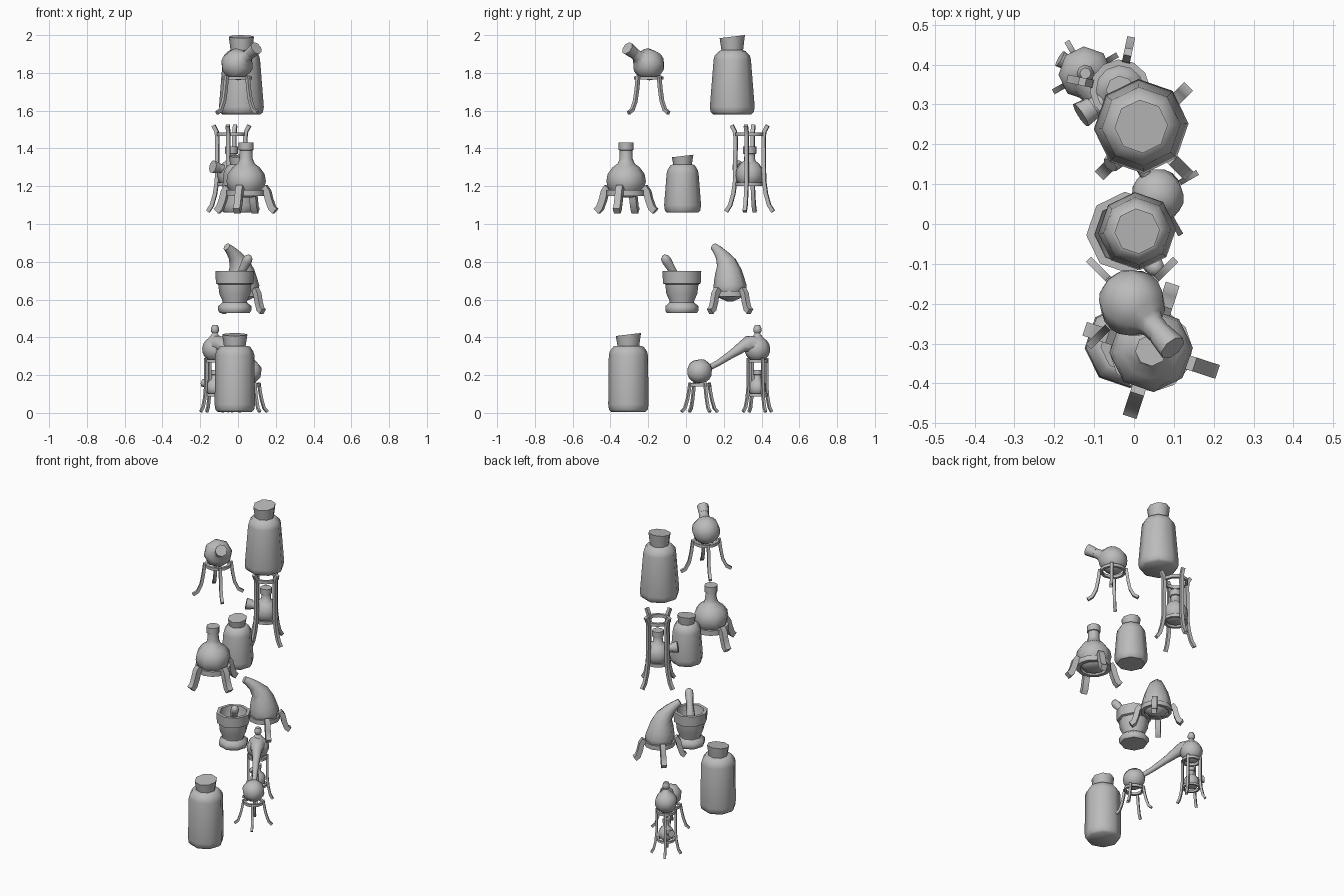
import bpy, bmesh, math
from mathutils import Vector, Matrix

if "Cube" in bpy.data.objects:
    bpy.data.objects.remove(bpy.data.objects["Cube"])

grey = bpy.data.materials.new("plain_grey")
grey.use_nodes = True
colour = (0.5, 0.5, 0.5, 1)
grey.diffuse_color = colour
grey.node_tree.nodes["Principled BSDF"].inputs["Base Color"].default_value = colour
parts = []
UP = Vector((0, 0, 1))


def loft(name, centres, radii, axes, sides=8, phase=0.0, closed=False, place=None):
    """Skin rings of the given radii along the centres."""
    bm = bmesh.new()
    rings = []
    for c, r, d in zip(centres, radii, axes):
        q = UP.rotation_difference(Vector(d).normalized())
        angles = [phase + math.tau * i / sides for i in range(sides)]
        rings.append([bm.verts.new(Vector(c) + q @ Vector((r * math.cos(a), r * math.sin(a), 0)))
                      for a in angles])
    pairs = list(zip(rings, rings[1:]))
    if closed:
        pairs.append((rings[-1], rings[0]))
    else:
        bm.faces.new(rings[0][::-1])
        bm.faces.new(rings[-1])
    for a, b in pairs:
        for i in range(sides):
            j = (i + 1) % sides
            bm.faces.new((a[i], a[j], b[j], b[i]))
    if place:
        bm.transform(place)
    bmesh.ops.recalc_face_normals(bm, faces=bm.faces)
    me = bpy.data.meshes.new(name)
    bm.to_mesh(me)
    bm.free()
    me.materials.append(grey)
    ob = bpy.data.objects.new(name, me)
    bpy.context.collection.objects.link(ob)
    parts.append(ob)
    return ob


def lathe(name, loc, profile, axis=UP, sides=8, closed=False):
    """Turn (radius, height) pairs around an axis through loc."""
    d = Vector(axis).normalized()
    return loft(name, [Vector(loc) + d * h for r, h in profile],
                [r for r, h in profile], [d] * len(profile), sides, 0.06, closed)


def sweep(name, path, radii, sides=8, phase=0.0, place=None):
    """Sweep a section along a path."""
    p = [Vector(v) for v in path]
    last = len(p) - 1
    axes = [p[min(i + 1, last)] - p[max(i - 1, 0)] for i in range(len(p))]
    return loft(name, p, radii, axes, sides, phase, place=place)


def globe(r, start=-85, stop=85, steps=8):
    """Profile of a ball, from one latitude to another."""
    lat = [math.radians(start + (stop - start) * i / steps) for i in range(steps + 1)]
    return [(r * math.cos(a), r * math.sin(a)) for a in lat]


def hoop(name, loc, r, w, h):
    lathe(name, loc, [(r - w, -h), (r + w, -h), (r + w, h), (r - w, h)], sides=12, closed=True)


def legs(name, loc, turn, path, width):
    """Four square legs; path is (radius, height) from the foot up."""
    for k in range(4):
        place = Matrix.Translation(loc) @ Matrix.Rotation(math.radians(turn + 90 * k), 4, 'Z')
        sweep(f"{name}_{k + 1}", [(r, 0, z) for r, z in path],
              [width * 0.71] * len(path), 4, math.pi / 4, place)


def stopper(name, loc, r, h, slope):
    ob = lathe(name, loc, [(r * 0.85, 0), (r, h)])
    for v in ob.data.vertices:
        if v.co.z > loc[2] + h / 2:
            v.co.z += slope * (v.co.y - loc[1])


def jar(name, loc, r, top_r, h, neck, cork, cork_h):
    x, y, z = loc
    lathe(name, loc, [(r * 0.85, 0), (r * 0.96, 0.012), (r, 0.04), (top_r, h - 0.045),
                      (top_r * 0.95, h - 0.025), (neck * 1.08, h), (neck * 0.9, h + 0.005)])
    stopper(name + "_stopper", (x, y, z + h), cork, cork_h, 0.12)


def lamp(name, loc, s, turn):
    """Small bottle with an upright neck and a corked side spout."""
    lathe(name, loc, [(a * s, b * s) for a, b in
                      [(.045, -.06), (.066, -.045), (.074, -.01), (.07, .025), (.05, .055),
                       (.03, .07), (.028, .105), (.035, .108), (.035, .145)]])
    a = math.radians(turn)
    d = (math.cos(a), math.sin(a), 0.2)
    spout = Vector(loc) + Vector((0, 0, 0.015 * s))
    lathe(name + "_spout", spout, [(.025 * s, .03 * s), (.025 * s, .085 * s),
                                   (.03 * s, .085 * s), (.035 * s, .12 * s)], d)


# Three corked jars
jar("large_jar", (0.018, 0.245, 1.58), 0.119, 0.099, 0.335, 0.066, 0.067, 0.077)
jar("middle_jar", (0.008, -0.018, 1.06), 0.098, 0.085, 0.25, 0.06, 0.057, 0.05)
jar("lower_jar", (-0.017, -0.305, 0.005), 0.107, 0.104, 0.345, 0.075, 0.067, 0.065)

# Tilted round flask on a thin stand
c = Vector((-0.005, -0.198, 1.845))
tilt = (0.095, -0.105, 0.08)
lathe("tilted_flask", c, globe(0.085, -85, 62) + [(0.032, 0.09), (0.029, 0.125)], tilt)
lathe("tilted_flask_stopper", c, [(0.031, 0.12), (0.036, 0.175)], tilt)
base = Vector((c.x, c.y, 1.58))
hoop("tilted_flask_ring", base + UP * 0.193, 0.07, 0.008, 0.009)
legs("tilted_flask_leg", base, 45,
     [(0.15, 0.008), (0.122, 0.025), (0.1, 0.07), (0.088, 0.13), (0.078, 0.205)], 0.018)

# Upright flask on a heavy stand
c = Vector((0.043, -0.317, 1.06))
lathe("upright_flask", c, [(0.03, 0.08), (0.065, 0.09), (0.095, 0.125), (0.105, 0.165),
                           (0.098, 0.205), (0.072, 0.24), (0.045, 0.26), (0.035, 0.285),
                           (0.034, 0.33), (0.04, 0.332), (0.04, 0.372)])
hoop("upright_flask_ring", c + UP * 0.105, 0.092, 0.012, 0.016)
legs("upright_flask_leg", c, -18,
     [(0.163, 0.008), (0.145, 0.025), (0.128, 0.07), (0.118, 0.11), (0.1, 0.135)], 0.036)

# Lamp in a tall stand
c = Vector((-0.035, 0.337, 1.06))
lamp("tall_stand_lamp", c + UP * 0.205, 1.0, 213)
hoop("tall_stand_lower_ring", c + UP * 0.15, 0.066, 0.008, 0.01)
hoop("tall_stand_upper_ring", c + UP * 0.415, 0.068, 0.008, 0.01)
legs("tall_stand_leg", c, 78,
     [(0.127, 0.006), (0.105, 0.04), (0.088, 0.1), (0.078, 0.17), (0.076, 0.4),
      (0.08, 0.43), (0.097, 0.462)], 0.02)

# Mortar and pestle
lathe("mortar", (-0.017, -0.022, 0.53),
      [(0.08, 0), (0.088, 0.012), (0.088, 0.035), (0.065, 0.055), (0.066, 0.065),
       (0.082, 0.1), (0.088, 0.15), (0.1, 0.155), (0.103, 0.22), (0.082, 0.22),
       (0.076, 0.16), (0.05, 0.11), (0.01, 0.1)])
sweep("pestle", [(-0.03, -0.01, 0.65), (-0.02, -0.02, 0.67), (0.02, -0.07, 0.75),
                 (0.048, -0.102, 0.805), (0.057, -0.113, 0.823), (0.062, -0.118, 0.832)],
      [0.02, 0.034, 0.02, 0.026, 0.022, 0.01])

# Curved horn flask on a heavy stand
c = Vector((0.025, 0.233, 0.53))
bends = [(0, 0.06, 0.015), (0, 0.08, 0.06), (0, 0.11, 0.085), (0, 0.14, 0.088),
         (0.005, 0.18, 0.08), (0.009, 0.22, 0.07), (0.019, 0.265, 0.053),
         (0.043, 0.305, 0.036), (0.068, 0.335, 0.026), (0.085, 0.35, 0.021)]
sweep("horn_flask", [c + Vector((-b, -b, h)) for b, h, r in bends], [r for b, h, r in bends])
hoop("horn_flask_ring", c + UP * 0.1, 0.082, 0.01, 0.014)
legs("horn_flask_leg", c, 45,
     [(0.15, 0.007), (0.132, 0.02), (0.118, 0.06), (0.11, 0.1), (0.092, 0.125)], 0.031)

# Still: heated globe, long spout and receiving globe
c = Vector((-0.122, 0.378, 0))
e = Vector((0.06, 0.072, 0))
lathe("still_globe", c + UP * 0.337, globe(0.068, -85, 60) +
      [(0.02, 0.075), (0.014, 0.085), (0.022, 0.095), (0.022, 0.11), (0.014, 0.127)])
along = [(0.07, 0.36, 0.05), (0.16, 0.367, 0.042), (0.27, 0.348, 0.03),
         (0.45, 0.31, 0.021), (0.68, 0.264, 0.016), (0.9, 0.228, 0.014)]
sweep("still_spout", [c.lerp(e, t) + UP * z for t, z, r in along], [r for t, z, r in along])
lathe("receiving_globe", e + UP * 0.22, globe(0.067), c - e + UP * 0.15)
hoop("still_upper_ring", c + UP * 0.275, 0.05, 0.007, 0.008)
hoop("still_lower_ring", c + UP * 0.095, 0.048, 0.006, 0.007)
lamp("still_lamp", c + UP * 0.135, 0.63, 150)
legs("still_leg", c, 30, [(0.087, 0.006), (0.073, 0.03), (0.062, 0.08), (0.056, 0.14),
                          (0.056, 0.29)], 0.014)
hoop("receiver_ring", e + UP * 0.148, 0.053, 0.007, 0.008)
legs("receiver_leg", e, 30, [(0.11, 0.006), (0.09, 0.025), (0.075, 0.07),
                             (0.066, 0.11), (0.058, 0.16)], 0.014)

# Soft shading with crisp rims
bpy.ops.object.select_all(action='DESELECT')
for ob in parts:
    ob.select_set(True)
bpy.context.view_layer.objects.active = parts[0]
bpy.ops.object.shade_smooth_by_angle(angle=math.radians(50))
